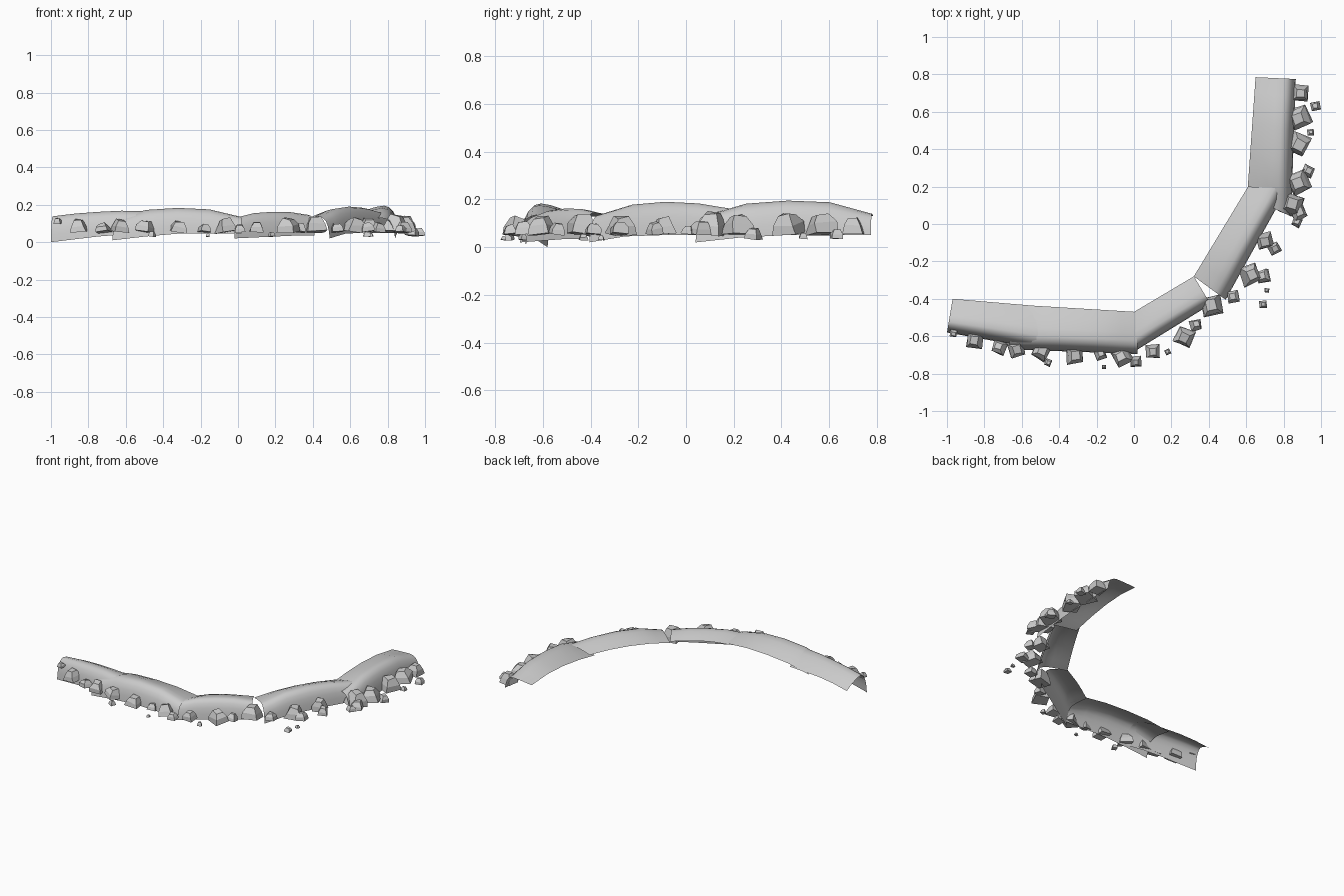
import bpy, bmesh, math, random
from mathutils import Vector

random.seed(4)

# cross-section: (position from outer edge to inner edge, share of crest height)
PROFILE = [(0.0, 0.0), (0.02, 0.3), (0.06, 0.58), (0.12, 0.8), (0.21, 0.95),
           (0.32, 1.0), (0.5, 0.97), (0.75, 0.85), (1.0, None)]
N = 8


def sample(vals, s):
    f = s * (len(vals) - 1)
    i = min(int(f), len(vals) - 2)
    return vals[i] + (vals[i + 1] - vals[i]) * (f - i)


# one open bank shell lofted between its outer and inner edge lines
def bank(name, o0, o1, i0, i1, low, crest, inner):
    bm = bmesh.new()
    rows = []
    for k in range(N + 1):
        s = k / N
        o = Vector(o0).lerp(Vector(o1), s)
        i = Vector(i0).lerp(Vector(i1), s)
        zl, zc, zi = sample(low, s), sample(crest, s), sample(inner, s)
        row = []
        for t, h in PROFILE:
            p = o.lerp(i, t)
            if h is None:
                z = zi
            elif t > 0.32:
                u = (t - 0.32) / 0.68
                z = zc + (zi - zc) * u ** 1.5
            else:
                z = zl + (zc - zl) * h
            row.append(bm.verts.new((p.x, p.y, z)))
        rows.append(row)
    for a, b in zip(rows, rows[1:]):
        for j in range(len(PROFILE) - 1):
            bm.faces.new((a[j], b[j], b[j + 1], a[j + 1]))
    me = bpy.data.meshes.new(name)
    bm.to_mesh(me)
    bm.free()
    for p in me.polygons:
        p.use_smooth = True
    bpy.context.collection.objects.link(bpy.data.objects.new(name, me))


# five overlapping bank sections
LOW = [0.01, 0.03, 0.045, 0.045, 0.045]
bank("bank_west", (-1.0, -0.58), (-0.5, -0.67), (-0.97, -0.40), (-0.5, -0.44),
     [0.0, 0.015, 0.03, 0.04, 0.04], [0.138, 0.153, 0.162, 0.168, 0.165],
     [0.07, 0.09, 0.10, 0.10, 0.10])
bank("bank_south_west", (-0.67, -0.67), (0.02, -0.695), (-0.65, -0.43), (0.01, -0.47),
     LOW, [0.12, 0.172, 0.183, 0.175, 0.135], [0.09, 0.12, 0.13, 0.13, 0.115])
bank("bank_south", (-0.02, -0.695), (0.41, -0.43), (0.0, -0.47), (0.32, -0.28),
     [0.02, 0.025, 0.03, 0.035, 0.035], [0.13, 0.155, 0.162, 0.16, 0.145],
     [0.11, 0.125, 0.13, 0.125, 0.12])
bank("bank_south_east", (0.49, -0.405), (0.82, 0.19), (0.32, -0.28), (0.61, 0.2),
     [0.02, 0.045, 0.05, 0.05, 0.05], [0.135, 0.178, 0.19, 0.183, 0.16],
     [0.11, 0.13, 0.14, 0.14, 0.13])
bank("bank_east", (0.84, 0.04), (0.865, 0.775), (0.605, 0.15), (0.65, 0.785),
     [0.02, 0.04, 0.05, 0.05, 0.05], [0.13, 0.182, 0.195, 0.188, 0.14],
     [0.11, 0.135, 0.15, 0.15, 0.13])


# a chunky boulder: block with tapered shoulders and a small tilted top
def rock(idx, x, y, size):
    bm = bmesh.new()
    rings = []
    h = size * random.uniform(0.62, 0.8)
    for z, w in ((0, 1.0), (0.5, 0.88), (1.0, 0.5)):
        rings.append([bm.verts.new((sx * size * w / 2 * random.uniform(0.85, 1.1),
                                    sy * size * w / 2 * random.uniform(0.85, 1.1),
                                    h * (z + (random.uniform(-.1, .1) if z else 0))))
                      for sx, sy in ((-1, -1), (1, -1), (1, 1), (-1, 1))])
    for a, b in zip(rings, rings[1:]):
        for j in range(4):
            k = (j + 1) % 4
            bm.faces.new((a[j], a[k], b[k], b[j]))
    bm.faces.new(rings[-1])
    bm.faces.new(rings[0][::-1])
    me = bpy.data.meshes.new("rock")
    bm.to_mesh(me)
    bm.free()
    ob = bpy.data.objects.new(f"rock_{idx:02d}", me)
    z = 0.055 if size > 0.045 else 0.03
    if x < -0.9:
        z = 0.1
    if x > 0.92:
        z = 0.035
    ob.location = (x, y, z)
    ob.rotation_euler = (random.uniform(-.15, .15), random.uniform(-.15, .15),
                         random.uniform(-0.5, 0.5))
    bpy.context.collection.objects.link(ob)


# boulders along the outer foot: x, y, size
ROCKS = [(-.965, -.585, .04), (-.85, -.62, .085), (-.72, -.66, .07), (-.63, -.67, .085),
         (-.50, -.68, .085), (-.46, -.74, .035), (-.32, -.70, .09), (-.18, -.70, .055),
         (-.16, -.765, .02), (-.06, -.71, .09), (.01, -.735, .055), (.10, -.68, .07),
         (.18, -.685, .03), (.27, -.60, .095), (.33, -.54, .06), (.42, -.44, .11),
         (.53, -.39, .065), (.62, -.27, .10), (.69, -.28, .07), (.71, -.355, .025),
         (.69, -.43, .04), (.70, -.09, .085), (.75, -.13, .06), (.84, .10, .11),
         (.88, .06, .08), (.87, .01, .05), (.88, .22, .11), (.93, .28, .06),
         (.88, .43, .11), (.885, .57, .11), (.945, .49, .035), (.89, .70, .085),
         (.97, .63, .05)]
for n, (x, y, s) in enumerate(ROCKS):
    rock(n, x, y, s)
